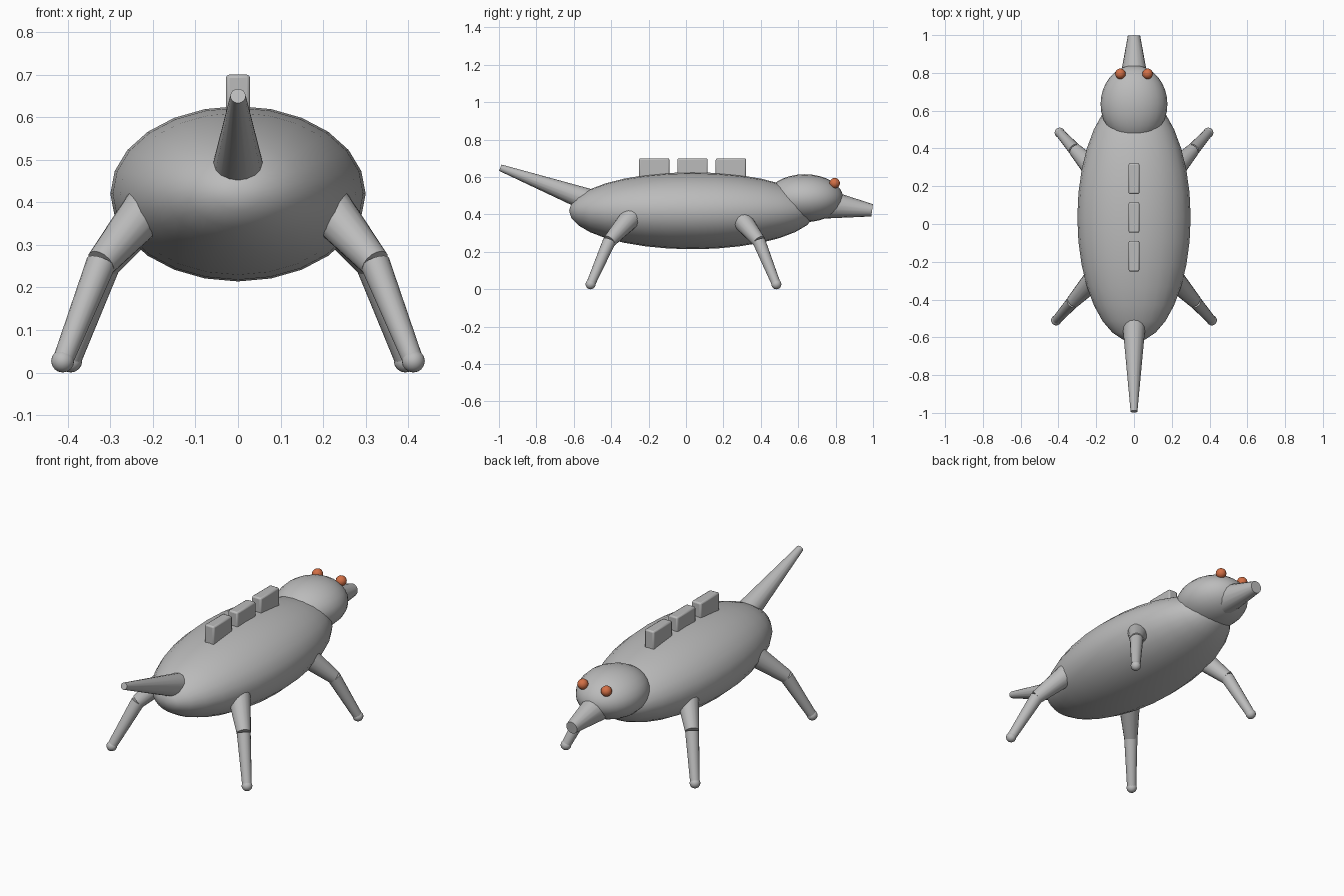
import bpy
from mathutils import Vector

if "Cube" in bpy.data.objects:
    bpy.data.objects.remove(bpy.data.objects["Cube"], do_unlink=True)


def material(name, rgb):
    m = bpy.data.materials.new(name)
    m.use_nodes = True
    m.diffuse_color = (*rgb, 1)
    m.node_tree.nodes["Principled BSDF"].inputs["Base Color"].default_value = (*rgb, 1)
    return m


grey = material("grey", (0.5, 0.5, 0.5))
orange = material("orange", (0.65, 0.16, 0.06))


def finish(name, mat):
    ob = bpy.context.object
    ob.name = name
    ob.data.materials.append(mat)
    bpy.ops.object.transform_apply(location=False, rotation=True, scale=True)
    bpy.ops.object.shade_smooth_by_angle()
    return ob


def ellipsoid(name, centre, radii, mat=grey, segments=24, rings=16):
    # Poles lie along y; the turn swaps the y and z radii
    rx, ry, rz = radii
    bpy.ops.mesh.primitive_uv_sphere_add(segments=segments, ring_count=rings,
                                         location=centre, rotation=(1.570796, 0, 0))
    bpy.context.object.scale = (rx, rz, ry)
    return finish(name, mat)


def taper(name, start, end, r1, r2, sides=16):
    a, b = Vector(start), Vector(end)
    turn = (b - a).to_track_quat('Z', 'Y').to_euler()
    bpy.ops.mesh.primitive_cone_add(vertices=sides, radius1=r1, radius2=r2,
                                    depth=(b - a).length, location=(a + b) / 2, rotation=turn)
    return finish(name, grey)


# Body, head, snout and tail
ellipsoid("body", (0, 0.035, 0.42), (0.3, 0.66, 0.206))
ellipsoid("head", (0, 0.635, 0.487), (0.177, 0.205, 0.128))
taper("snout", (0, 0.74, 0.457), (0, 0.995, 0.422), 0.08, 0.033)
taper("tail", (0, -0.5, 0.468), (0, -0.993, 0.65), 0.064, 0.018)

# Three bevelled plates along the back
for i, y in enumerate((-0.17, 0.035, 0.24)):
    bpy.ops.mesh.primitive_cube_add(size=1, location=(0, y, 0.645))
    bpy.context.object.scale = (0.057, 0.162, 0.11)
    plate = finish(f"back_plate_{i + 1}", grey)
    bevel = plate.modifiers.new("bevel", 'BEVEL')
    bevel.width = 0.008
    bevel.segments = 2

# Eyes and legs on both sides: hip, knee and foot centres for each pair
pairs = {
    "head_end": ((0.2, 0.275, 0.4), (0.31, 0.39, 0.257), (0.393, 0.483, 0.027)),
    "tail_end": ((0.2, -0.28, 0.4), (0.322, -0.41, 0.257), (0.412, -0.51, 0.027)),
}
for side, s in (("left", 1), ("right", -1)):
    ellipsoid(f"{side}_eye", (s * 0.072, 0.795, 0.567), (0.028,) * 3, orange, 16, 10)
    for end, points in pairs.items():
        hip, knee, foot = [(s * x, y, z) for x, y, z in points]
        taper(f"{side}_{end}_upper_leg", hip, knee, 0.06, 0.036)
        taper(f"{side}_{end}_lower_leg", knee, foot, 0.035, 0.024)
        ellipsoid(f"{side}_{end}_foot", foot, (0.027,) * 3, grey, 16, 10)
